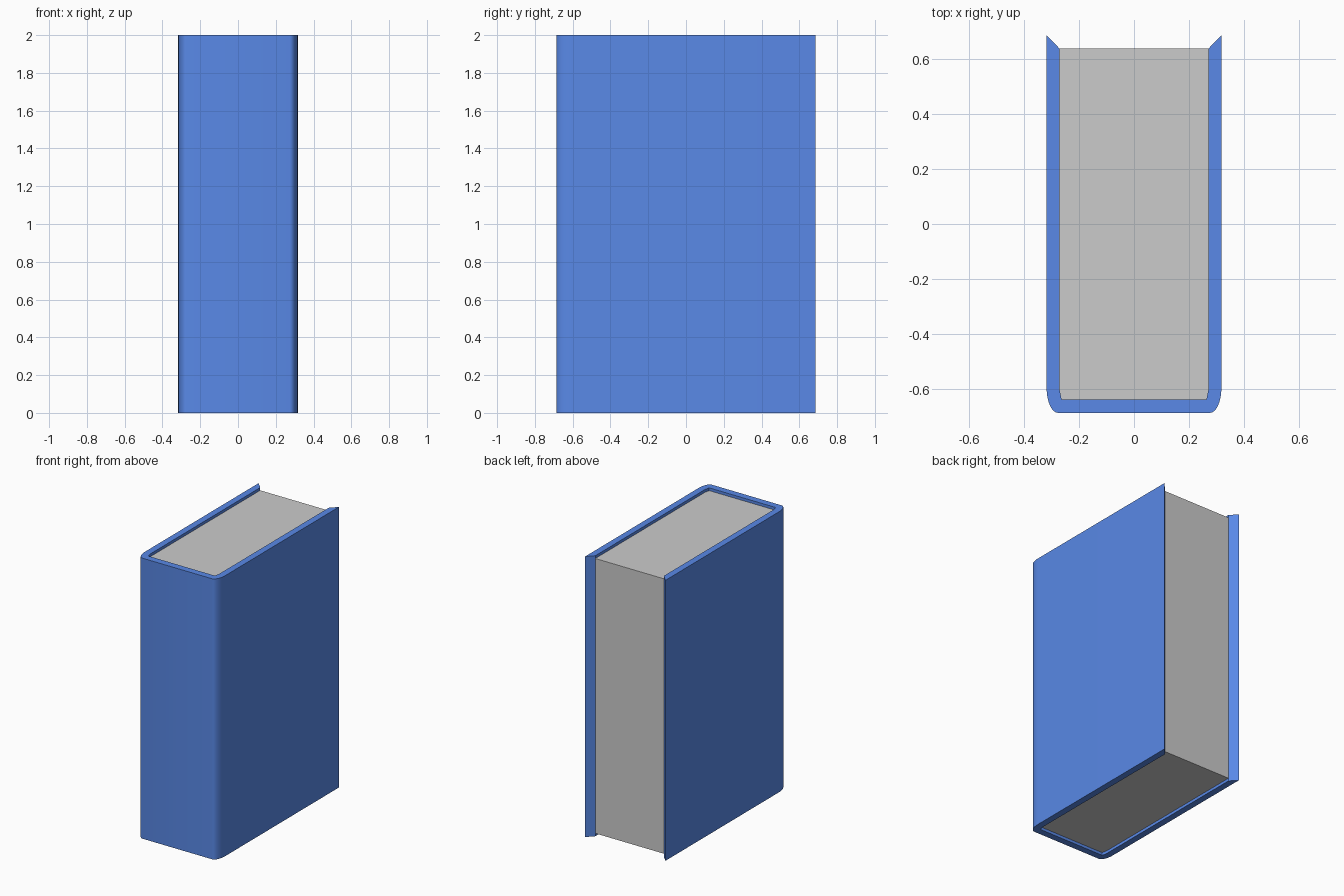
import bpy, bmesh, math

if "Cube" in bpy.data.objects:
    bpy.data.objects.remove(bpy.data.objects["Cube"])

H = 2.0
W, D = 0.317, 0.685        # outer half width / half depth
IW, ID = 0.27, 0.636       # inner half width / half depth
INSET = 0.02               # pages sit slightly below the cover edges


def prism(name, outline, z0, z1):
    """Extrude a counter-clockwise outline from z0 to z1."""
    bm = bmesh.new()
    face = bm.faces.new([bm.verts.new((x, y, z0)) for x, y in outline])
    top = bmesh.ops.extrude_face_region(bm, geom=[face])["geom"]
    verts = [v for v in top if isinstance(v, bmesh.types.BMVert)]
    bmesh.ops.translate(bm, verts=verts, vec=(0, 0, z1 - z0))
    bmesh.ops.recalc_face_normals(bm, faces=bm.faces)
    mesh = bpy.data.meshes.new(name)
    bm.to_mesh(mesh)
    bm.free()
    obj = bpy.data.objects.new(name, mesh)
    bpy.context.collection.objects.link(obj)
    return obj


def mirrored(points):
    return [(-x, y) for x, y in reversed(points)]


# Cover: U-shaped profile with rounded spine corners and slanted free ends
RX, RY, STEPS = 0.042, 0.09, 8
outer = [(W - RX + RX * math.sin(a), -D + RY - RY * math.cos(a))
         for a in (i * math.pi / 2 / STEPS for i in range(STEPS + 1))]
outer.append((W, D))
inner = [(IW, ID), (IW, -0.6), (IW - 0.007, -ID)]
right = outer + inner
cover = prism("cover", right + mirrored(right), 0, H)

blue = bpy.data.materials.new("cover_blue")
blue.diffuse_color = (0.1, 0.25, 0.8, 1)
blue.use_nodes = True
blue.node_tree.nodes["Principled BSDF"].inputs["Base Color"].default_value = blue.diffuse_color
cover.data.materials.append(blue)
bpy.ops.object.select_all(action='DESELECT')
cover.select_set(True)
bpy.context.view_layer.objects.active = cover
bpy.ops.object.shade_smooth_by_angle(angle=math.radians(35))

# Page block: fills the inside of the cover
prism("pages", inner + mirrored(inner), INSET, H - INSET)
